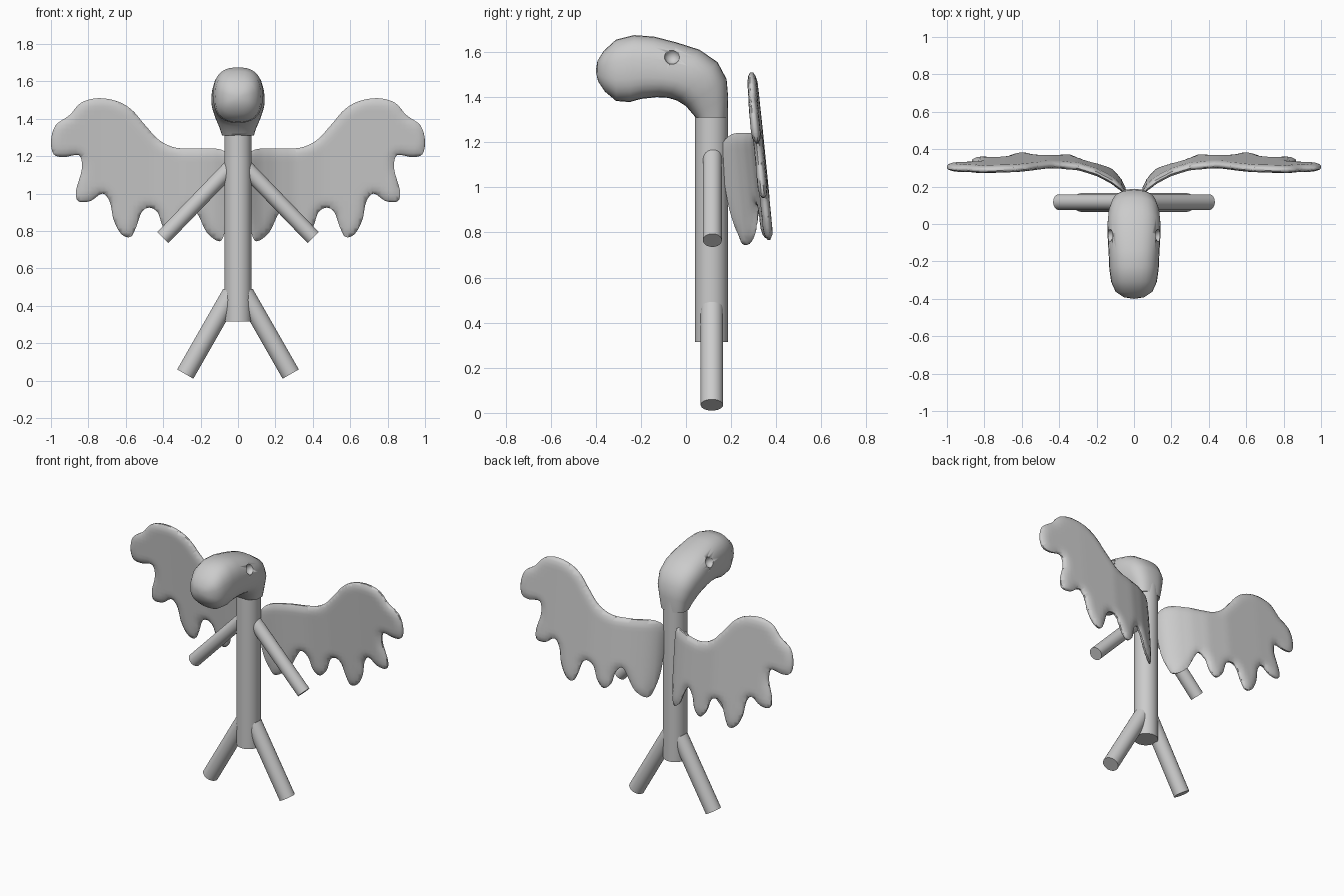
import bpy, bmesh, math
from mathutils import Vector

if "Cube" in bpy.data.objects:
    bpy.data.objects.remove(bpy.data.objects["Cube"])


def finish(name, bm, mirror=False, angle=40):
    bmesh.ops.recalc_face_normals(bm, faces=bm.faces)
    me = bpy.data.meshes.new(name)
    bm.to_mesh(me)
    bm.free()
    ob = bpy.data.objects.new(name, me)
    bpy.context.collection.objects.link(ob)
    bpy.ops.object.select_all(action='DESELECT')
    ob.select_set(True)
    bpy.context.view_layer.objects.active = ob
    bpy.ops.object.shade_smooth_by_angle(angle=math.radians(angle))
    if mirror:
        ob.modifiers.new("Mirror", 'MIRROR').use_mirror_merge = False
    return ob


def rod(name, a, b, r, mirror=False):
    a, b = Vector(a), Vector(b)
    bm = bmesh.new()
    bmesh.ops.create_cone(bm, cap_ends=True, segments=32, radius1=r, radius2=r, depth=(b - a).length)
    rot = (b - a).to_track_quat('Z', 'Y').to_matrix()
    for v in bm.verts:
        v.co = rot @ v.co + (a + b) / 2
    return finish(name, bm, mirror)


def lerp_table(table, x):
    for (x0, y0), (x1, y1) in zip(table, table[1:]):
        if x <= x1:
            return y0 + (y1 - y0) * max(0, (x - x0) / (x1 - x0))
    return table[-1][1]


def smooth_loop(pts, n):
    # closed Catmull-Rom curve
    out, k = [], len(pts)
    for i in range(k):
        p0, p1, p2, p3 = (Vector(pts[(i + j) % k]) for j in (-1, 0, 1, 2))
        for s in range(n):
            t = s / n
            out.append(0.5 * (2 * p1 + (p2 - p0) * t + (2 * p0 - 5 * p1 + 4 * p2 - p3) * t * t
                              + (3 * p1 - p0 - 3 * p2 + p3) * t ** 3))
    return out


# Body, arms and legs
rod("body", (0, 0.113, 0.315), (0, 0.113, 1.38), 0.073)
rod("arms", (0.035, 0.117, 1.145), (0.402, 0.117, 0.765), 0.042, True)
rod("legs", (0.035, 0.115, 0.467), (0.282, 0.115, 0.035), 0.05, True)

# Head: sections of top (y, z), bottom (y, z), half width
sections = [
    (0.182, 1.31, 0.043, 1.31, 0.085), (0.187, 1.40, 0.03, 1.325, 0.10),
    (0.18, 1.48, 0.0, 1.36, 0.122), (0.14, 1.555, -0.04, 1.385, 0.137),
    (0.06, 1.61, -0.08, 1.397, 0.143), (-0.04, 1.642, -0.13, 1.40, 0.14),
    (-0.14, 1.668, -0.20, 1.392, 0.135), (-0.23, 1.675, -0.25, 1.378, 0.132),
    (-0.31, 1.655, -0.31, 1.383, 0.122), (-0.365, 1.605, -0.36, 1.425, 0.098),
    (-0.393, 1.56, -0.39, 1.47, 0.055)]
bm = bmesh.new()
rings, N = [], 28
power = lambda c: math.copysign(abs(c) ** 0.78, c)
for ty, tz, by, bz, w in sections:
    top, bot = Vector((0, ty, tz)), Vector((0, by, bz))
    ring = []
    for i in range(N):
        a = 2 * math.pi * i / N
        co = (top + bot) / 2 + (top - bot) / 2 * power(math.sin(a))
        co.x = w * power(math.cos(a))
        ring.append(bm.verts.new(co))
    rings.append(ring)
for r0, r1 in zip(rings, rings[1:]):
    for i in range(N):
        j = (i + 1) % N
        bm.faces.new((r0[i], r0[j], r1[j], r1[i]))
bm.faces.new(rings[0])
nose = bm.verts.new((0, -0.4, 1.515))
for i in range(N):
    bm.faces.new((rings[-1][i], rings[-1][(i + 1) % N], nose))
head = finish("head", bm, angle=50)

# Eye sockets cut into the head
bm = bmesh.new()
bmesh.ops.create_uvsphere(bm, u_segments=16, v_segments=10, radius=0.034)
for v in bm.verts:
    v.co += Vector((0.134, -0.062, 1.58))
cutter = finish("eye_cutter", bm, True)
cutter.hide_render = True
cutter.display_type = 'WIRE'
cut = head.modifiers.new("Eyes", 'BOOLEAN')
cut.operation, cut.object, cut.solver = 'DIFFERENCE', cutter, 'EXACT'

# Wings: feathered outline (x, z), bent in depth and thinned at the rim
outline = [
    (0.045, 1.18), (0.09, 1.235), (0.2, 1.24), (0.33, 1.245), (0.42, 1.285), (0.5, 1.37),
    (0.57, 1.45), (0.65, 1.495), (0.75, 1.51), (0.84, 1.485), (0.9, 1.42), (0.975, 1.365),
    (1.0, 1.28), (0.985, 1.21), (0.93, 1.195), (0.85, 1.205), (0.835, 1.13), (0.865, 1.02),
    (0.855, 0.96), (0.79, 0.96), (0.725, 1.0), (0.685, 0.955), (0.665, 0.86), (0.625, 0.785),
    (0.575, 0.768), (0.545, 0.82), (0.515, 0.9), (0.475, 0.925), (0.43, 0.9), (0.4, 0.82),
    (0.355, 0.775), (0.31, 0.81), (0.285, 0.89), (0.245, 0.925), (0.21, 0.88), (0.165, 0.79),
    (0.1, 0.745), (0.072, 0.79), (0.05, 0.9), (0.042, 1.05)]
depth = [(0.04, 0.165), (0.07, 0.205), (0.12, 0.245), (0.2, 0.287), (0.3, 0.318),
         (0.45, 0.335), (0.7, 0.333), (1.0, 0.322)]
loop = smooth_loop(outline, 4)
bm = bmesh.new()
bm.faces.new([bm.verts.new((p.x, 0, p.y)) for p in loop])
for axis, lo, hi in ((0, 0.04, 1.0), (2, 0.74, 1.51)):
    normal = Vector((1, 0, 0)) if axis == 0 else Vector((0, 0, 1))
    for k in range(1, int((hi - lo) / 0.025) + 1):
        bmesh.ops.bisect_plane(bm, geom=bm.verts[:] + bm.edges[:] + bm.faces[:], dist=1e-5,
                               plane_co=normal * (lo + k * 0.025 + 0.0013), plane_no=normal)
rim = {v: v.is_boundary for v in bm.verts}


def rim_distance(p):
    best = 1.0
    for a, b in zip(loop, loop[1:] + loop[:1]):
        t = max(0, min(1, (p - a).dot(b - a) / (b - a).length_squared))
        best = min(best, (p - a - (b - a) * t).length)
    return best


front = bm.verts[:]
ext = bmesh.ops.extrude_face_region(bm, geom=bm.faces[:], use_keep_orig=True)
back = [g for g in ext['geom'] if isinstance(g, bmesh.types.BMVert)]
for verts, side in ((front, -1), (back, 1)):
    for v in verts:
        d = rim_distance(Vector((v.co.x, v.co.z)))
        thick = 0.006 + 0.015 * math.sqrt(min(1, d / 0.035))
        v.co.y = lerp_table(depth, v.co.x) + 0.1 * (1.1 - v.co.z) + side * thick
finish("wings", bm, True, 60)
